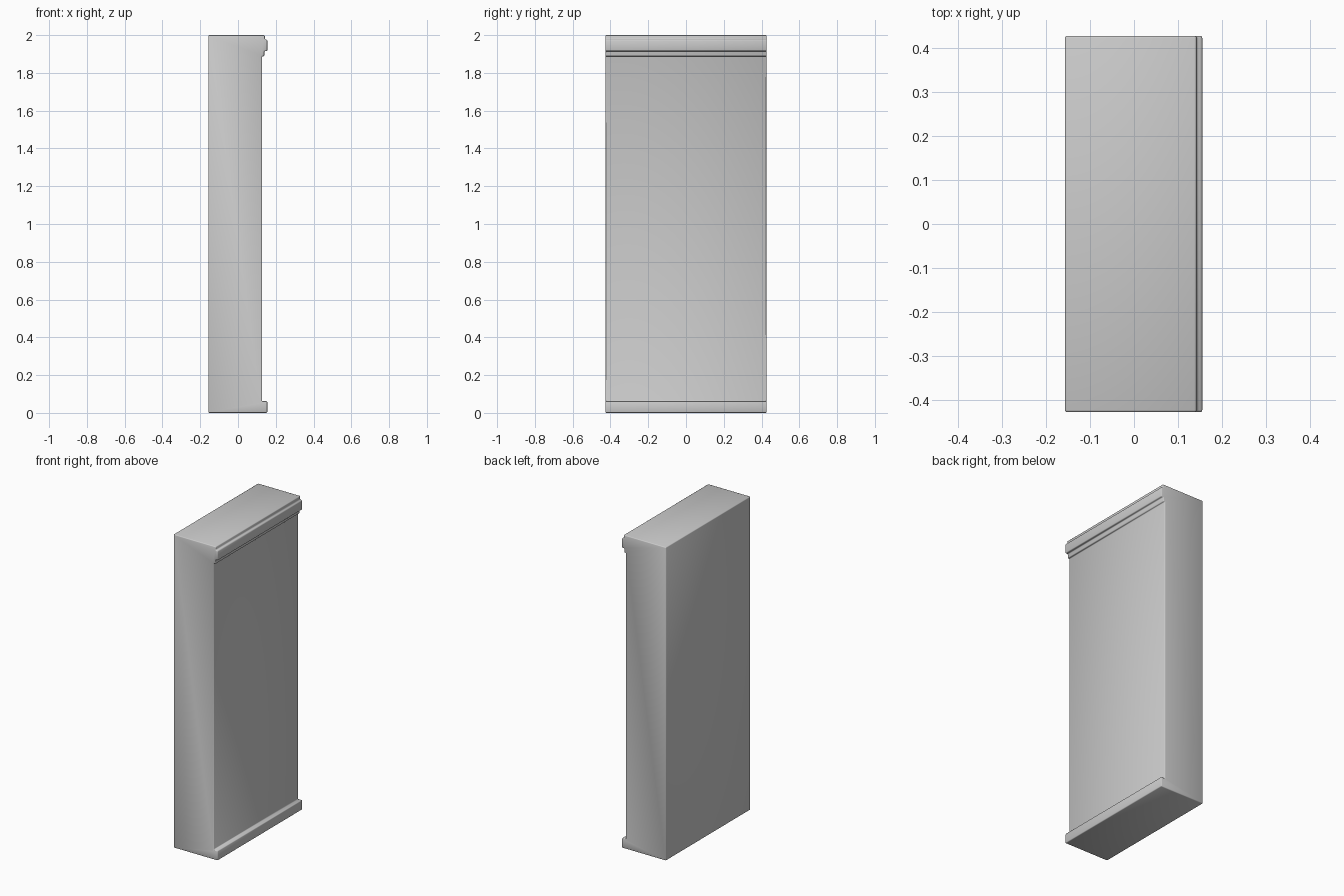
import bpy, bmesh

if "Cube" in bpy.data.objects:
    bpy.data.objects.remove(bpy.data.objects["Cube"])

HALF_Y = 0.427

# Side profile (x, z): plain back, plinth at the foot, stepped cornice at the top
profile = [
    (-0.157, 0.0), (0.155, 0.0), (0.155, 0.062),      # plinth
    (0.127, 0.062), (0.127, 1.888),                   # front panel
    (0.139, 1.888), (0.139, 1.915),                   # cornice lower step
    (0.155, 1.915), (0.155, 1.975),                   # cornice main band
    (0.142, 1.979), (0.142, 2.0), (-0.157, 2.0),      # cornice upper step and top
]

# Extrude the profile across the full width
bm = bmesh.new()
face = bm.faces.new([bm.verts.new((x, -HALF_Y, z)) for x, z in profile])
ext = bmesh.ops.extrude_face_region(bm, geom=[face], use_keep_orig=True)
new_verts = [g for g in ext["geom"] if isinstance(g, bmesh.types.BMVert)]
bmesh.ops.translate(bm, verts=new_verts, vec=(0, 2 * HALF_Y, 0))
bmesh.ops.recalc_face_normals(bm, faces=bm.faces[:])
mesh = bpy.data.meshes.new("wall_pier")
bm.to_mesh(mesh)
bm.free()

pier = bpy.data.objects.new("wall_pier", mesh)
bpy.context.collection.objects.link(pier)

# Soft worn edges with smooth shading
bevel = pier.modifiers.new("soft_edges", "BEVEL")
bevel.width = 0.005
bevel.segments = 2
bevel.limit_method = "ANGLE"
bevel.angle_limit = 0.6
for p in mesh.polygons:
    p.use_smooth = True
